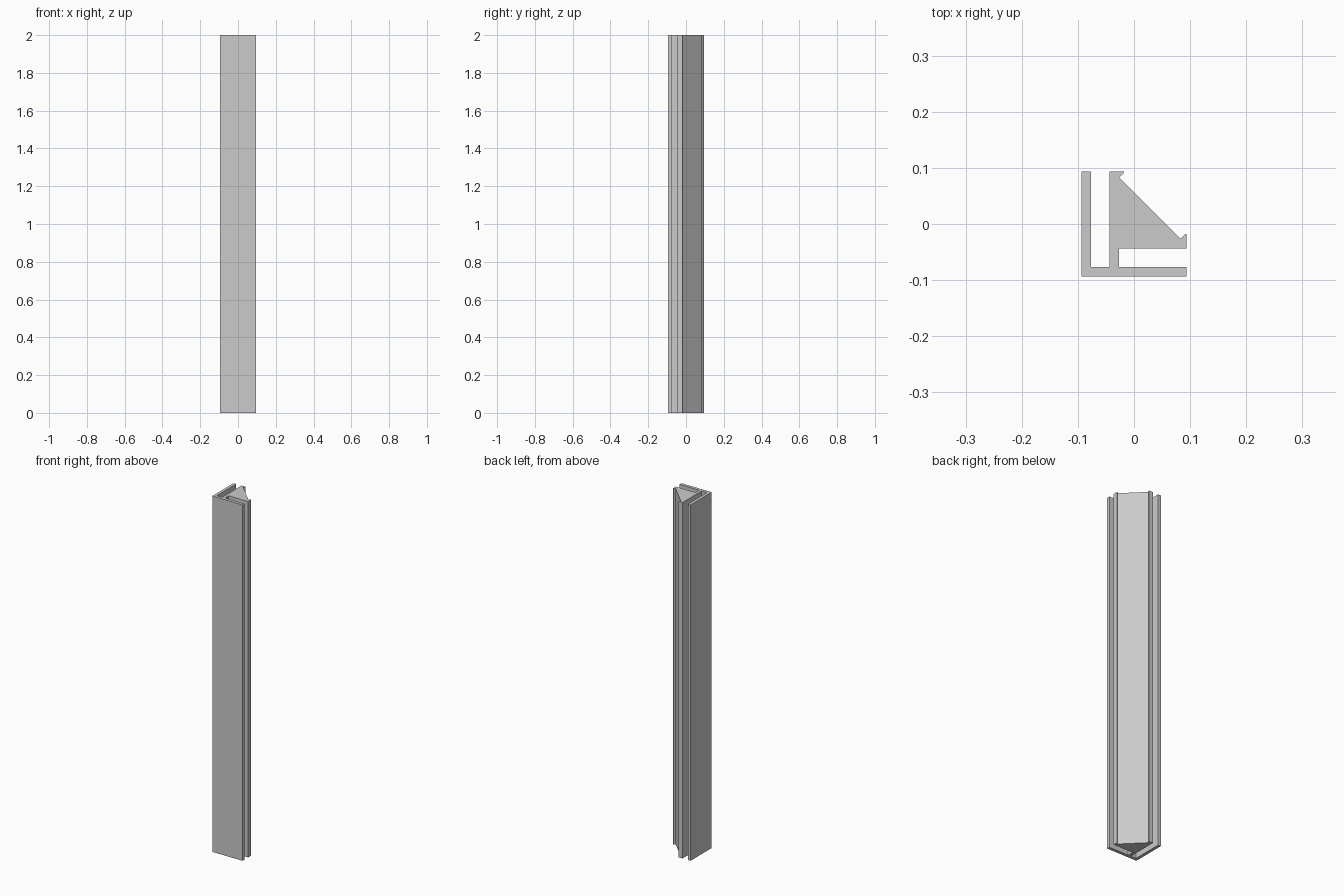
import bpy
import bmesh

cube = bpy.data.objects.get("Cube")
if cube:
    bpy.data.objects.remove(cube, do_unlink=True)

HEIGHT = 2.0
E = 0.094       # half width of the square section
WALL = -0.077   # inner face of the outer walls
BODY = -0.044   # outer faces of the triangular body
STEM = -0.027   # inner side of the connecting web

# Single grey finish
grey = bpy.data.materials.new("light grey")
grey.use_nodes = True
colour = (0.6, 0.6, 0.6, 1)
grey.diffuse_color = colour
grey.node_tree.nodes["Principled BSDF"].inputs["Base Color"].default_value = colour


def extrude_profile(name, points):
    """Extrude a counter-clockwise outline straight up to the full height."""
    bm = bmesh.new()
    base = bm.faces.new([bm.verts.new((x, y, 0)) for x, y in points])
    side = bmesh.ops.extrude_face_region(bm, geom=[base], use_keep_orig=True)
    top = [v for v in side["geom"] if isinstance(v, bmesh.types.BMVert)]
    bmesh.ops.translate(bm, verts=top, vec=(0, 0, HEIGHT))
    bmesh.ops.recalc_face_normals(bm, faces=bm.faces)
    mesh = bpy.data.meshes.new(name)
    bm.to_mesh(mesh)
    bm.free()
    mesh.materials.append(grey)
    obj = bpy.data.objects.new(name, mesh)
    bpy.context.collection.objects.link(obj)
    return obj


# Small hooked lip, mirrored across the diagonal for the other end
lip = [(E, -0.018), (0.091, -0.018), (0.083, -0.026)]
mirrored_lip = [(y, x) for x, y in reversed(lip)]

# L-shaped walls, connecting web and triangular body as one continuous section
outline = [
    (-E, -E), (E, -E), (E, WALL), (STEM, WALL),   # front wall
    (STEM, BODY), (E, BODY),                      # side slot
    *lip, *mirrored_lip,                          # diagonal face with lips
    (BODY, E), (BODY, WALL),                      # back slot
    (WALL, WALL), (WALL, E), (-E, E),             # left wall
]
extrude_profile("corner_profile", outline)
